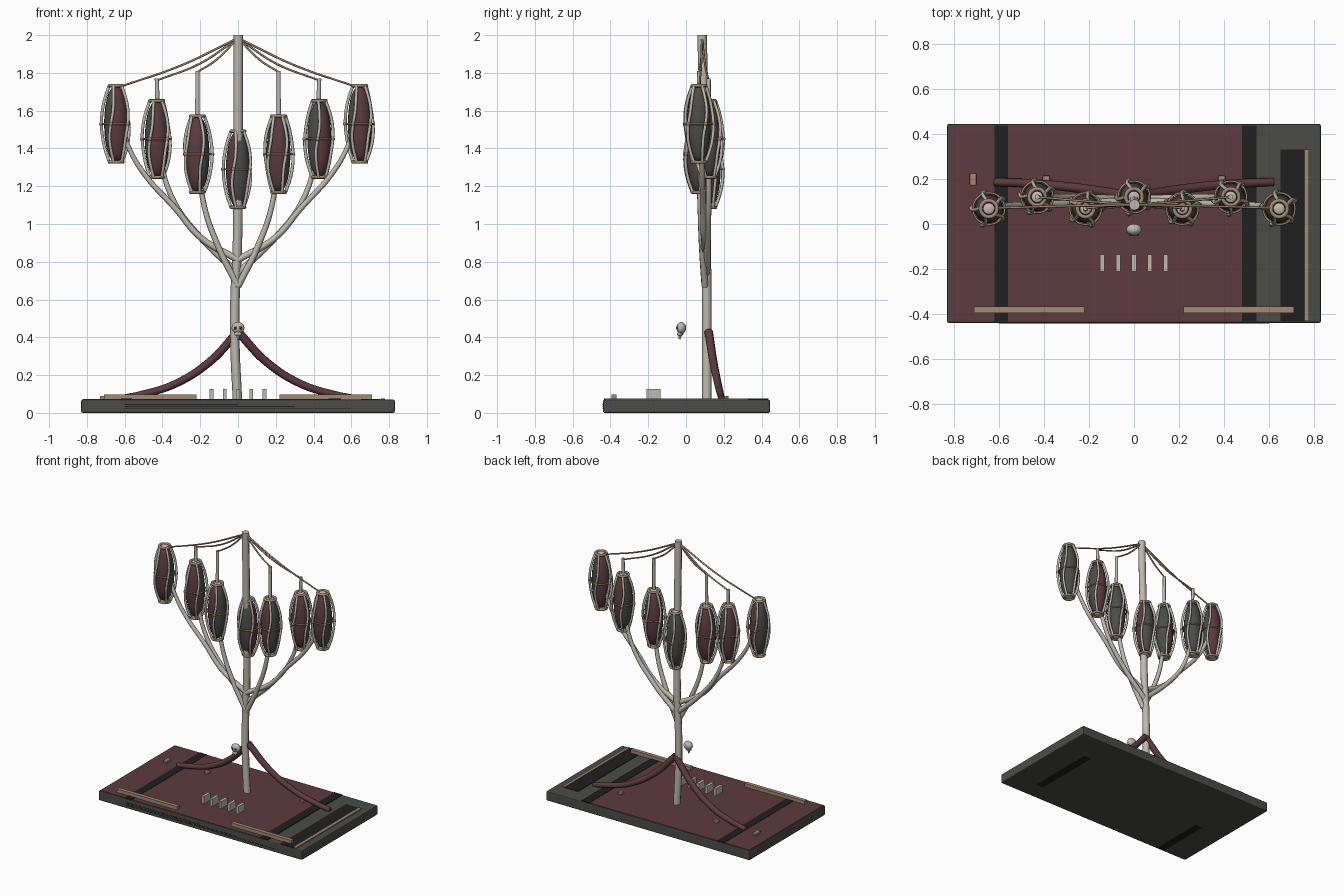
import bpy, bmesh, math
from mathutils import Vector

cube = bpy.data.objects.get("Cube")
if cube:
    bpy.data.objects.remove(cube, do_unlink=True)


def material(name, rgb):
    m = bpy.data.materials.new(name)
    m.use_nodes = True
    m.diffuse_color = (*rgb, 1)
    m.node_tree.nodes["Principled BSDF"].inputs["Base Color"].default_value = (*rgb, 1)
    return m


MAROON = material("maroon", (0.11, 0.044, 0.05))
GREY = material("dark grey", (0.07, 0.073, 0.064))
BLACK = material("black", (0.014, 0.014, 0.014))
TAN = material("tan", (0.37, 0.25, 0.17))
BONE = material("bone", (0.52, 0.49, 0.43))


def finish(name, bm, mats, smooth=False):
    bmesh.ops.recalc_face_normals(bm, faces=bm.faces)
    mesh = bpy.data.meshes.new(name)
    bm.to_mesh(mesh)
    bm.free()
    obj = bpy.data.objects.new(name, mesh)
    bpy.context.collection.objects.link(obj)
    for m in mats:
        mesh.materials.append(m)
    if smooth:
        mesh.shade_smooth()
    return obj


def box(name, x, y, z, mat, bevel=0):
    """Box from (low, high) ranges on each axis."""
    bm = bmesh.new()
    bmesh.ops.create_cube(bm, size=1)
    for v in bm.verts:
        v.co = Vector([r[0] + (c + 0.5) * (r[1] - r[0]) for c, r in zip(v.co, (x, y, z))])
    if bevel:
        bmesh.ops.bevel(bm, geom=bm.edges[:], offset=bevel, segments=2, affect='EDGES', profile=0.5)
    return finish(name, bm, [mat])


def ball(name, centre, size, mat):
    bm = bmesh.new()
    bmesh.ops.create_uvsphere(bm, u_segments=16, v_segments=10, radius=1)
    for v in bm.verts:
        v.co = Vector(c + s * p for c, s, p in zip(centre, size, v.co))
    return finish(name, bm, [mat], True)


def tube(name, points, r0, r1, mat, closed=False):
    """Smooth tube through points, tapering from r0 to r1."""
    curve = bpy.data.curves.new(name, 'CURVE')
    curve.dimensions = '3D'
    curve.bevel_depth = 1
    curve.bevel_resolution = 2
    curve.resolution_u = 6
    curve.use_fill_caps = True
    spline = curve.splines.new('BEZIER')
    spline.bezier_points.add(len(points) - 1)
    spline.use_cyclic_u = closed
    for i, (bp, p) in enumerate(zip(spline.bezier_points, points)):
        bp.co = p
        bp.handle_left_type = bp.handle_right_type = 'AUTO'
        bp.radius = r0 + (r1 - r0) * i / (len(points) - 1)
    curve.materials.append(mat)
    obj = bpy.data.objects.new(name, curve)
    bpy.context.collection.objects.link(obj)
    return obj


def ring(name, centre, radius, thick, mat):
    pts = [centre + radius * Vector((math.cos(a), math.sin(a), 0))
           for a in (math.tau * i / 8 for i in range(8))]
    return tube(name, pts, thick, thick, mat, True)


GORES, STEPS, ROWS = 5, 3, 12


def lantern(name, centre, phase):
    """Two-coloured spindle in a ribbed cage; phase turns the first maroon gore."""
    centre = Vector(centre)
    n = GORES * STEPS
    start = math.radians(phase - 108)
    bm = bmesh.new()
    rows = []
    for j in range(ROWS + 1):
        t = math.pi * (0.04 + 0.92 * j / ROWS)
        r, z = 0.064 * math.sin(t) ** 0.85, -0.2 * math.cos(t)
        rows.append([bm.verts.new(centre + Vector((r * math.cos(start + math.tau * i / n),
                                                   r * math.sin(start + math.tau * i / n), z)))
                     for i in range(n)])
    for low, high in zip(rows, rows[1:]):
        for i in range(n):
            k = (i + 1) % n
            face = bm.faces.new((low[i], low[k], high[k], high[i]))
            face.material_index = (i // STEPS) % 2
    bm.faces.new(rows[0])
    bm.faces.new(rows[-1])
    finish(name + "_body", bm, [GREY, MAROON], True)

    # Cage ribs
    for g in range(GORES):
        a = start + math.tau * g / GORES
        pts = []
        for j in range(7):
            t = j / 6 * 2 - 1
            r = 0.038 + 0.04 * (1 - t * t)
            b = a + 0.15 * math.sin(math.pi * t)
            pts.append(centre + Vector((r * math.cos(b), r * math.sin(b), 0.2 * t)))
        tube(f"{name}_rib_{g}", pts, 0.0085, 0.0085, BONE)
        # Clasp where the rib meets the waist band
        ball(f"{name}_clasp_{g}", centre + 0.08 * Vector((math.cos(a), math.sin(a), 0)),
             (0.01, 0.01, 0.012), TAN)

    # Waist band, end rings and end caps
    ring(name + "_waist", centre, 0.07, 0.005, TAN)
    for side, label in ((-1, "bottom"), (1, "top")):
        end = centre + Vector((0, 0, 0.202 * side))
        ring(f"{name}_{label}_ring", end, 0.036, 0.009, TAN)
        ball(f"{name}_{label}_cap", end, (0.026, 0.026, 0.009), BONE)


# Base slab with floor plates
box("base", (-0.83, 0.83), (-0.44, 0.445), (0, 0.07), GREY, 0.008)
box("maroon_floor", (-0.822, 0.48), (-0.432, 0.437), (0.068, 0.073), MAROON)
box("right_floor_band", (-0.62, -0.56), (-0.433, 0.438), (0.068, 0.075), BLACK)
box("left_floor_band", (0.48, 0.545), (-0.433, 0.438), (0.068, 0.075), BLACK)
box("side_channel", (0.65, 0.755), (-0.433, 0.33), (0.068, 0.074), BLACK)
box("side_strip", (0.757, 0.777), (-0.43, 0.33), (0.068, 0.077), TAN)
box("left_underside_band", (0.57, 0.63), (-0.3, 0.22), (0, 0.004), BLACK).location.z = -0.0005
box("right_underside_band", (-0.63, -0.57), (-0.43, -0.02), (0, 0.004), BLACK).location.z = -0.0005
for i in range(3):
    z = 0.022 + 0.01 * i
    box(f"front_groove_{i}", (-0.6, 0.6 - 0.3 * i), (-0.441, -0.438), (z, z + 0.004), BLACK)

# Front rails, steps and small floor studs
for s, side in ((-1, "right"), (1, "left")):
    box(side + "_front_rail", sorted((0.22 * s, 0.71 * s)), (-0.395, -0.367), (0.072, 0.098), TAN)
for i in range(5):
    x = 0.07 * (i - 2)
    box(f"marker_block_{i}", (x - 0.01, x + 0.01), (-0.21, -0.135), (0.072, 0.126), BONE)
box("floor_stud_large", (-0.73, -0.7), (0.17, 0.225), (0.072, 0.09), TAN, 0.005)
for s in (-1, 1):
    box("floor_stud", (0.39 * s - 0.016, 0.39 * s + 0.016), (0.185, 0.215), (0.072, 0.09), TAN, 0.005)

# Trunk
tube("trunk", [(-0.003, 0.11, 0.07), (-0.016, 0.11, 0.35), (-0.016, 0.11, 0.6),
               (-0.003, 0.107, 0.9), (0, 0.1, 1.4), (0.002, 0.085, 2.0)], 0.025, 0.025, BONE)

# Branches, support cables and buttress roots, mirrored about the trunk
OUTER = [(0, 0.1, 0.81), (0.2, 0.095, 0.93), (0.33, 0.09, 1.08), (0.5, 0.085, 1.27),
         (0.58, 0.08, 1.41), (0.62, 0.07, 1.55)]
MIDDLE = [(0, 0.11, 0.74), (0.2, 0.115, 0.93), (0.34, 0.12, 1.12), (0.41, 0.12, 1.35),
          (0.43, 0.12, 1.77)]
INNER = [(0, 0.1, 0.67), (0.1, 0.085, 0.87), (0.18, 0.075, 1.1), (0.21, 0.065, 1.4),
         (0.215, 0.07, 1.81)]
CABLES = [[(0, 0.085, 1.985), (0.3, 0.08, 1.84), (0.63, 0.07, 1.725)],
          [(0, 0.085, 1.985), (0.2, 0.1, 1.85), (0.43, 0.12, 1.76)],
          [(0, 0.085, 1.985), (0.12, 0.08, 1.865), (0.215, 0.07, 1.805)]]
ROOT = [(0, 0.12, 0.43), (0.15, 0.145, 0.27), (0.34, 0.17, 0.15), (0.5, 0.182, 0.1),
        (0.62, 0.187, 0.076)]
for s, side in ((-1, "right"), (1, "left")):
    def flip(path):
        return [(s * x, y, z) for x, y, z in path]
    for label, path in (("outer", OUTER), ("middle", MIDDLE), ("inner", INNER)):
        tube(f"{side}_{label}_branch", flip(path), 0.018, 0.011, BONE)
    for i, path in enumerate(CABLES):
        tube(f"{side}_cable_{i}", flip(path), 0.006, 0.005, TAN)
    tube(side + "_root", flip(ROOT), 0.023, 0.018, MAROON)

# Lanterns along a shallow V
for i, phase in enumerate((285, 135, 110, 216, 120, 300, 135)):
    k = i - 3
    y = 0.068 if k % 2 else 0.12
    y = 0.12 if abs(k) in (0, 2) else 0.068
    lantern(f"lantern_{i}", (0.215 * k, y, 1.29 + 0.08 * abs(k)), phase)

# Small hanging skull
ball("skull", (0, -0.025, 0.45), (0.034, 0.026, 0.031), BONE)
ball("skull_jaw", (0, -0.034, 0.418), (0.02, 0.014, 0.012), BONE)
tube("skull_tail", [(0, -0.02, 0.425), (0, -0.03, 0.41), (0, -0.034, 0.39)], 0.012, 0.005, BONE)
for s in (-1, 1):
    ball("skull_eye", (0.013 * s, -0.046, 0.45), (0.008, 0.006, 0.009), BLACK)
